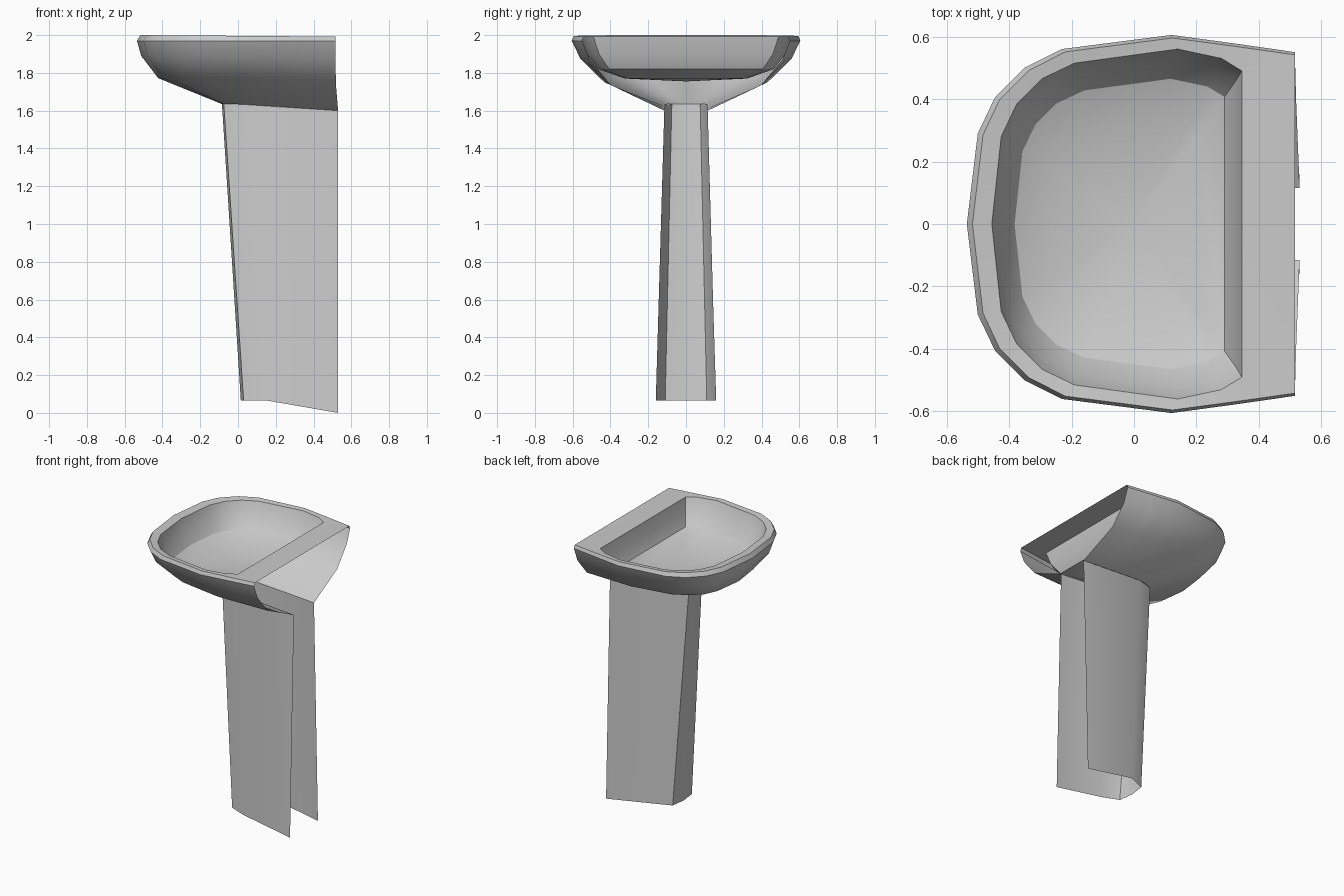
import bpy
import math

cube = bpy.data.objects.get("Cube")
if cube:
    bpy.data.objects.remove(cube, do_unlink=True)

ceramic = bpy.data.materials.new("grey_ceramic")
ceramic.use_nodes = True
colour = (0.6, 0.6, 0.6, 1)
ceramic.diffuse_color = colour
ceramic.node_tree.nodes["Principled BSDF"].inputs["Base Color"].default_value = colour


def mix(a, b, t):
    return a + (b - a) * t


def mirrored(half):
    """Half ring from back to front centre, completed on the other side."""
    return half + [(x, -y, z) for x, y, z in reversed(half[:-1])]


def loft(name, rings, closed_from, cap=None):
    """Join rings with quads; rings from closed_from onwards also close at the back."""
    count = len(rings[0])
    verts = [p for ring in rings for p in ring]
    faces = []
    for r in range(len(rings) - 1):
        spans = count if r >= closed_from else count - 1
        for i in range(spans):
            j = (i + 1) % count
            low, high = r * count, (r + 1) * count
            faces.append((low + i, low + j, high + j, high + i))
    if cap:
        verts.append(cap)
        last = (len(rings) - 1) * count
        for i in range(count):
            faces.append((last + i, last + (i + 1) % count, len(verts) - 1))
    mesh = bpy.data.meshes.new(name)
    mesh.from_pydata(verts, [], faces)
    mesh.materials.append(ceramic)
    obj = bpy.data.objects.new(name, mesh)
    bpy.context.collection.objects.link(obj)
    bpy.ops.object.select_all(action="DESELECT")
    obj.select_set(True)
    bpy.context.view_layer.objects.active = obj
    bpy.ops.object.shade_smooth_by_angle(angle=math.radians(30))
    return obj


# Plan outlines of the basin, half of each, from the wall to the front centre
outline = [(.515, .55), (.32, .578), (.12, .605), (-.23, .56),
           (-.35, .5), (-.445, .405), (-.5, .29), (-.535, 0)]
foot = [(.53, .115), (.35, .114), (.2, .112), (.04, .11),
        (-.02, .094), (-.075, .075), (-.08, .04), (-.085, 0)]
mouth = [(.345, .49), (.28, .53), (.14, .56), (-.19, .515),
         (-.295, .465), (-.375, .385), (-.425, .28), (-.455, 0)]


def shell_ring(tx, ty, z_front, z_back):
    """Ring of the outer shell, blended between foot and outline."""
    half = []
    for (fx, fy), (ox, oy) in zip(foot, outline):
        x = mix(fx, ox, tx)
        z = mix(z_front, z_back, min(1, max(0, (x + .5) / 1.03)))
        half.append((x, mix(fy, oy, ty), z))
    return mirrored(half)


def bowl_ring(sx, sy, z):
    return mirrored([(x * sx, y * sy, z) for x, y in mouth])


# Basin: open-backed outer shell, flat rim and ledge, then the hollow bowl
foot_ring = mirrored([(x, y, mix(1.635, 1.6, max(0, x) / .53)) for x, y in foot])
rings = [
    foot_ring,
    shell_ring(.75, .65, 1.775, 1.735),
    shell_ring(.95, .91, 1.89, 1.87),
    shell_ring(1, 1, 1.97, 1.97),
    shell_ring(.96, .98, 2, 1.992),
    bowl_ring(1, 1, 1.992),
    bowl_ring(.95, .94, 1.9),
    bowl_ring(.84, .83, 1.82),
    bowl_ring(.6, .58, 1.77),
]
loft("basin", rings, closed_from=4, cap=(0, 0, 1.755))

# Pedestal: open-backed sleeve, tapering upwards and leaning forwards
base = [(.53, .16, 0), (.155, .16, .065), (.03, .11, .065), (.015, 0, .065)]
top = [(.53, .115, 1.6), (.04, .11, 1.632), (-.075, .075, 1.635), (-.085, 0, 1.635)]
loft("pedestal", [mirrored(base), mirrored(top)], closed_from=2)
